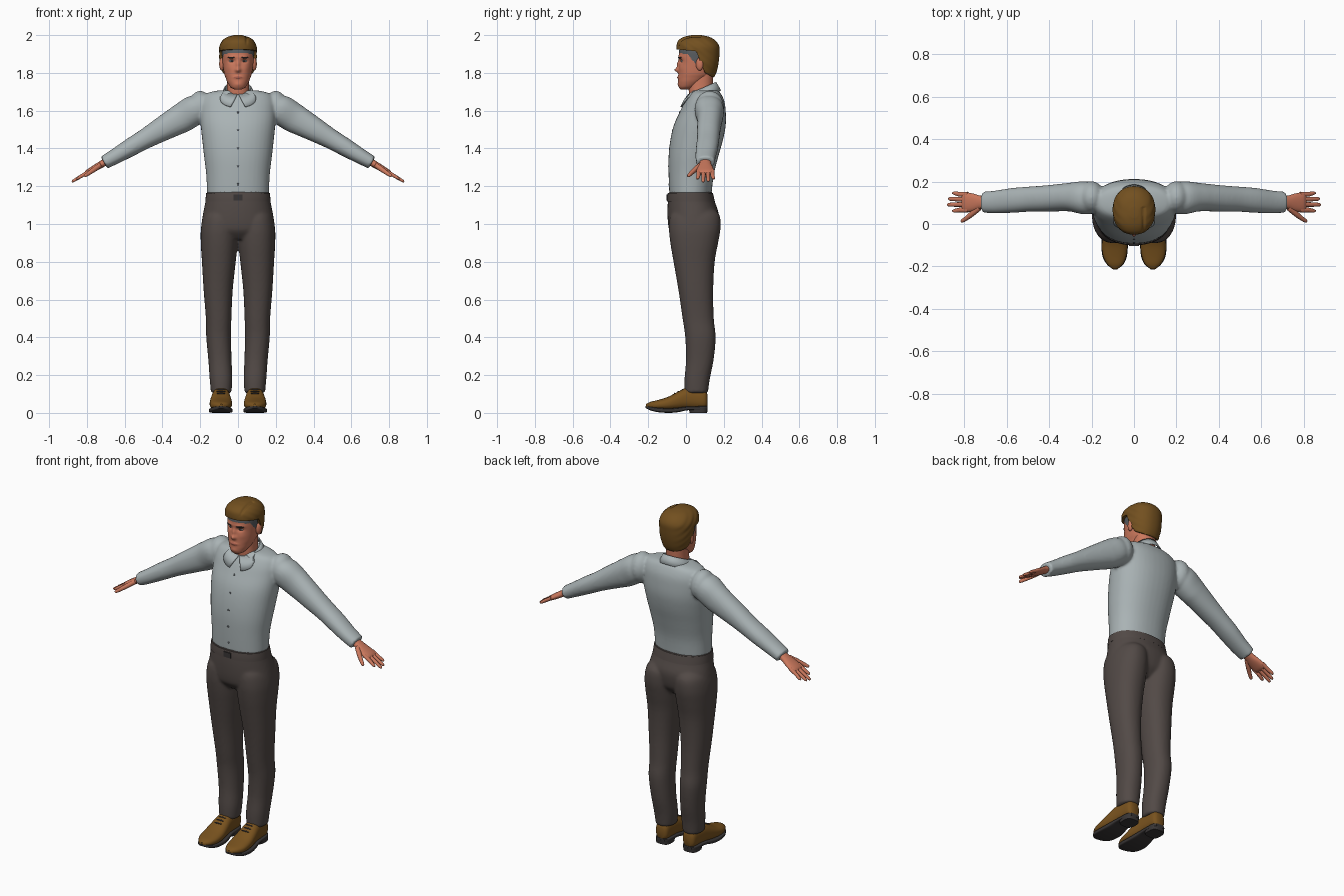
import bpy, bmesh, math
from mathutils import Matrix, Vector

if "Cube" in bpy.data.objects:
    bpy.data.objects.remove(bpy.data.objects["Cube"])


def material(name, *rgb):
    m = bpy.data.materials.new(name)
    m.diffuse_color = (*rgb, 1)
    m.use_nodes = True
    m.node_tree.nodes["Principled BSDF"].inputs["Base Color"].default_value = m.diffuse_color
    return m


SHIRT = material("pale grey cloth", .40, .45, .46)
TROUSER = material("dark brown cloth", .085, .068, .062)
SKIN = material("skin", .60, .19, .11)
LIPS = material("lips", .42, .12, .08)
HAIR = material("brown hair", .17, .08, .014)
SCALP = material("grey hairline", .10, .11, .12)
LEATHER = material("tan leather", .19, .085, .013)
DARK = material("dark sole", .04, .036, .036)
WHITE = material("off white", .6, .6, .58)


def frame(a, b, t, origin=(0, 0, 0)):
    """Matrix taking (across a, across b, along t) to world space."""
    m = Matrix((a, b, t)).transposed().to_4x4()
    m.translation = Vector(origin)
    return m


UP = frame((1, 0, 0), (0, 1, 0), (0, 0, 1))
FORWARD = frame((1, 0, 0), (0, 0, 1), (0, 1, 0))
S = math.sin(math.radians(30))
C = math.cos(math.radians(30))
ARM = frame((0, 1, 0), (S, 0, C), (C, 0, -S), (.25, 0, 1.59))
FLIP = Matrix.Diagonal((-1, 1, 1, 1))


def smooth_keys(keys, steps):
    """Catmull-Rom interpolation of the section list."""
    out = []
    for i in range(len(keys) - 1):
        k = [keys[max(i - 1, 0)], keys[i], keys[i + 1], keys[min(i + 2, len(keys) - 1)]]
        for s in range(steps):
            u = s / steps
            out.append([.5 * (2 * p1 + (p2 - p0) * u + (2 * p0 - 5 * p1 + 4 * p2 - p3) * u * u
                              + (3 * p1 - p0 - 3 * p2 + p3) * u ** 3)
                        for p0, p1, p2, p3 in zip(*k)])
    return out + [list(keys[-1])]


def loft(bm, keys, m=UP, mirror=False, n=40, power=2.2, steps=4):
    """Sections (t, a0, a1, b0, b1) joined into a closed rounded body."""
    for side in ([m, FLIP @ m] if mirror else [m]):
        rings = []
        for t, a0, a1, b0, b1 in smooth_keys(keys, steps):
            ring = []
            for i in range(n):
                c, s = math.cos(math.tau * i / n), math.sin(math.tau * i / n)
                a = math.copysign(abs(c) ** (2 / power), c) * (a1 - a0) / 2 + (a0 + a1) / 2
                b = math.copysign(abs(s) ** (2 / power), s) * (b1 - b0) / 2 + (b0 + b1) / 2
                ring.append(bm.verts.new(side @ Vector((a, b, t))))
            rings.append(ring)
        for p, q in zip(rings, rings[1:]):
            for i in range(n):
                j = (i + 1) % n
                bm.faces.new((p[i], p[j], q[j], q[i]))
        bm.faces.new(rings[0])
        bm.faces.new(rings[-1])


def blob(bm, centre, radii, yaw=0, mirror=True):
    m = Matrix.Translation(centre) @ Matrix.Rotation(yaw, 4, 'Z') @ Matrix.Diagonal((*radii, 1))
    for side in ([m, FLIP @ m] if mirror else [m]):
        bmesh.ops.create_uvsphere(bm, u_segments=24, v_segments=16, radius=1, matrix=side)


def part(name, bm, mats, rule=None, voxel=0, sharp=50):
    bmesh.ops.recalc_face_normals(bm, faces=bm.faces[:])
    for f in bm.faces:
        f.smooth = True
        if rule:
            f.material_index = rule(f.calc_center_median())
    mesh = bpy.data.meshes.new(name)
    bm.to_mesh(mesh)
    bm.free()
    mesh.set_sharp_from_angle(angle=math.radians(sharp))
    ob = bpy.data.objects.new(name, mesh)
    bpy.context.collection.objects.link(ob)
    for m in mats:
        mesh.materials.append(m)
    if voxel:
        r = ob.modifiers.new("fuse", 'REMESH')
        r.mode, r.voxel_size, r.use_smooth_shade = 'VOXEL', voxel, True
        s = ob.modifiers.new("soften", 'SMOOTH')
        s.factor, s.iterations = .5, 5
    return ob


def sym(rows):
    return [(z, -w, w, y0, y1) for z, w, y0, y1 in rows]


def line(points, x):
    """Piecewise linear lookup."""
    for (x0, y0), (x1, y1) in zip(points, points[1:]):
        if x <= x1:
            return y0 + (y1 - y0) * max(0, (x - x0) / (x1 - x0))
    return points[-1][1]


def front_y(keys, x, z, power=2.2):
    """Front surface of a symmetric upright loft."""
    w, y0, y1 = (line([(k[0], k[i]) for k in keys], z) for i in (2, 3, 4))
    return (y0 + y1) / 2 - (y1 - y0) / 2 * max(0, 1 - abs(x / w) ** power) ** (1 / power)


# Shirt: torso, shoulders and sleeves fused
torso = sym([(1.155, .164, -.088, .135), (1.26, .168, -.092, .147), (1.36, .18, -.092, .172),
             (1.45, .19, -.082, .197), (1.53, .198, -.062, .211), (1.60, .20, -.03, .21),
             (1.65, .195, -.006, .203), (1.69, .17, .02, .185), (1.708, .10, .035, .17)])
bm = bmesh.new()
loft(bm, torso)
loft(bm, [(-.1, .06, .17, -.05, .05), (-.03, .045, .20, -.075, .08), (.05, .058, .195, -.08, .077),
          (.10, .06, .19, -.074, .072), (.19, .058, .182, -.063, .063), (.28, .058, .176, -.053, .053),
          (.37, .053, .17, -.048, .048), (.46, .05, .158, -.042, .04), (.53, .053, .152, -.036, .036)],
     ARM, mirror=True)
blob(bm, (.2, .125, 1.617), (.062, .077, .088))
part("shirt", bm, [SHIRT], voxel=.008)

# Folded collar with two front points
bm = bmesh.new()
rows, N = [], 48
for i in range(N + 1):
    t = 2 * i / N - 1
    w = max(0, (abs(t) - .5) / .5)
    th, tb = t * math.pi * .985, t * math.pi * .87
    top = Vector((.07 * math.sin(th), .085 + .072 * math.cos(th), 1.718 + .033 * math.cos(th)))
    low = Vector((.095 * math.sin(tb), .085 + .098 * math.cos(tb) - .022 * w, top.z - .045 - .02 * w))
    col = [top, top.lerp(low, .5), low]
    if w > 0:
        for p in col[1:]:
            p.y = min(p.y, front_y(torso, p.x, p.z) - .007)
    rows.append([bm.verts.new(p) for p in col])
for p, q in zip(rows, rows[1:]):
    for k in range(2):
        bm.faces.new((p[k], q[k], q[k + 1], p[k + 1]))
collar = part("collar", bm, [SHIRT])
solid = collar.modifiers.new("cloth thickness", 'SOLIDIFY')
solid.thickness, solid.offset = .006, 0

# Buttons
bm = bmesh.new()
for i in range(5):
    z = 1.21 + .095 * i
    blob(bm, (0, front_y(torso, 0, z), z), (.006, .003, .006), mirror=False)
part("shirt_buttons", bm, [SCALP])

# Trousers: pelvis and legs fused
pelvis = sym([(.92, .14, -.05, .12), (.96, .187, -.085, .155), (1.0, .193, -.095, .168),
              (1.06, .184, -.098, .172), (1.12, .172, -.096, .152), (1.172, .165, -.09, .138)])
bm = bmesh.new()
loft(bm, pelvis)
loft(bm, [(.105, .035, .143, -.008, .116), (.18, .03, .15, -.008, .126), (.28, .034, .157, 0, .146),
          (.40, .037, .168, -.004, .157), (.50, .035, .17, -.018, .147), (.65, .028, .182, -.04, .144),
          (.80, .012, .191, -.066, .152), (.90, .002, .197, -.083, .17), (.98, .001, .196, -.09, .183),
          (1.05, .01, .18, -.08, .176), (1.09, .05, .14, -.03, .13)], mirror=True)
part("trousers", bm, [TROUSER], voxel=.008)

# Belt and buckle
bm = bmesh.new()
loft(bm, sym([(1.118, .173, -.1, .153), (1.14, .171, -.099, .148), (1.165, .168, -.096, .142)]), n=64)
part("belt", bm, [TROUSER])
bm = bmesh.new()
bmesh.ops.create_cube(bm, size=1, matrix=Matrix.Translation((0, -.099, 1.14))
                      @ Matrix.Diagonal((.045, .008, .03, 1)))
part("belt_buckle", bm, [DARK])

# Head with sculpted face, hairline and lips coloured by position
head = sym([(1.712, .02, -.028, .015), (1.725, .04, -.037, .05), (1.75, .056, -.041, .09),
            (1.775, .066, -.041, .12), (1.80, .074, -.040, .14), (1.85, .081, -.037, .155),
            (1.88, .083, -.038, .158), (1.92, .083, -.036, .16), (1.96, .07, -.02, .145),
            (1.985, .035, .02, .11)])
bumps = [(0, 1.843, .010, .022, -.011), (0, 1.815, .014, .011, -.021), (0, 1.776, .022, .007, -.006),
         (0, 1.738, .02, .012, -.004)]  # nose bridge, nose tip, lips, chin
for s in (-1, 1):  # eye sockets, brow ridges, cheeks
    bumps += [(s * .033, 1.863, .017, .010, .010), (s * .033, 1.884, .025, .008, -.005),
              (s * .045, 1.825, .02, .018, -.003)]
bm = bmesh.new()
loft(bm, head, n=128, steps=8)
for v in bm.verts:
    if v.co.y < .05:
        x, z = v.co.x, v.co.z
        v.co.y += sum(a * math.exp(-((x - cx) / rx) ** 2 - ((z - cz) / rz) ** 2)
                      for cx, cz, rx, rz, a in bumps)
SCALP_LINE = [(-.06, 1.905), (.01, 1.90), (.03, 1.87), (.05, 1.852), (.1, 1.85)]


def face_colour(p):
    if p.z > line(SCALP_LINE, p.y):
        return 1
    return 2 if p.y < 0 and abs(p.z - 1.776) < .007 * (1 - (p.x / .026) ** 2) else 0


part("head", bm, [SKIN, SCALP, LIPS], face_colour, sharp=80)

# Neck and ears
bm = bmesh.new()
loft(bm, sym([(1.62, .062, .03, .14), (1.69, .06, .016, .14), (1.74, .058, .016, .142),
              (1.84, .06, .03, .145)]))
part("neck", bm, [SKIN])
bm = bmesh.new()
blob(bm, (.086, .072, 1.846), (.013, .02, .034), yaw=-.3)
part("ears", bm, [SKIN])

# Eyes and brows
bm = bmesh.new()
ey = front_y(head, .033, 1.863) + .014
blob(bm, (.033, ey, 1.863), (.016, .010, .008), yaw=.4)
part("eyes", bm, [WHITE, DARK], lambda p: int(abs(abs(p.x) - .033) < .007 or p.z > 1.866))
bm = bmesh.new()
blob(bm, (.036, front_y(head, .036, 1.881) - .002, 1.881), (.021, .005, .004), yaw=.45)
part("eyebrows", bm, [DARK])

# Hair cap, cut off along the hairline
HAIR_LINE = [(-.06, 1.925), (.055, 1.915), (.075, 1.86), (.1, 1.80), (.14, 1.778), (.18, 1.77)]
bm = bmesh.new()
loft(bm, sym([(1.76, .07, 0, .14), (1.80, .085, -.03, .16), (1.85, .096, -.04, .172),
              (1.90, .099, -.047, .177), (1.94, .098, -.05, .176), (1.97, .083, -.042, .157),
              (1.99, .056, -.012, .125), (2.0, .02, .03, .08)]), n=120, steps=6)
for v in bm.verts:
    v.co.z = max(v.co.z, line(HAIR_LINE, v.co.y))
    v.co.x *= 1 + .012 * math.sin(v.co.z * 150 + v.co.y * 120)
    v.co.z -= .008 * math.exp(-((v.co.x - .045) / .006) ** 2) * (v.co.z > 1.95 and v.co.y < .08)
part("hair", bm, [HAIR], sharp=70)

# Hands: palm, four fingers and thumb
bm = bmesh.new()
loft(bm, [(.50, .075, .13, -.02, .02), (.55, .07, .134, -.019, .018), (.585, .06, .143, -.018, .016),
          (.63, .056, .15, -.015, .013), (.645, .062, .146, -.007, .007)], ARM, True, n=24)
for y, y_tip, tip in ((.066, .062, .70), (.092, .091, .728), (.117, .118, .722), (.14, .145, .70)):
    loft(bm, [(.615, y - .012, y + .012, -.011, .010), (.66, y - .011, y + .011, -.011, .008),
              (tip - .012, y_tip - .009, y_tip + .009, -.010, .005),
              (tip, y_tip - .004, y_tip + .004, -.006, .001)], ARM, True, n=12)
loft(bm, [(.55, .062, .10, -.014, .012), (.59, .036, .068, -.018, .008), (.63, .014, .038, -.019, .002),
          (.652, .006, .024, -.018, -.002), (.658, .010, .018, -.013, -.007)], ARM, True, n=16)
part("hands", bm, [SKIN], sharp=80)

# Shoes: uppers, soles with heels, and laces
bm = bmesh.new()
loft(bm, [(-.212, .078, .10, .028, .046), (-.19, .052, .126, .02, .058), (-.15, .036, .146, .016, .068),
          (-.10, .031, .150, .014, .083), (-.05, .035, .146, .016, .108), (0, .042, .138, .02, .132),
          (.05, .046, .132, .02, .132), (.098, .05, .127, .02, .125), (.113, .065, .112, .035, .10)],
     FORWARD, True, power=2.4)
part("shoe_uppers", bm, [LEATHER])
bm = bmesh.new()
loft(bm, [(-.214, .08, .098, .026, .036), (-.19, .05, .128, .014, .034), (-.15, .033, .149, .004, .028),
          (-.09, .029, .153, 0, .024), (-.04, .034, .147, .004, .028), (.01, .042, .138, .014, .034),
          (.09, .046, .131, .015, .036), (.114, .062, .115, .02, .036)], FORWARD, True, power=5)
loft(bm, [(0, .046, .132, .02, .112), (.026, .045, .133, .012, .115)], mirror=True, power=3)
part("shoe_soles", bm, [DARK], sharp=35)
bm = bmesh.new()
for y, z in ((-.02, .122), (-.04, .113), (-.06, .103)):
    blob(bm, (.09, y, z), (.024, .004, .004))
part("shoe_laces", bm, [DARK])
